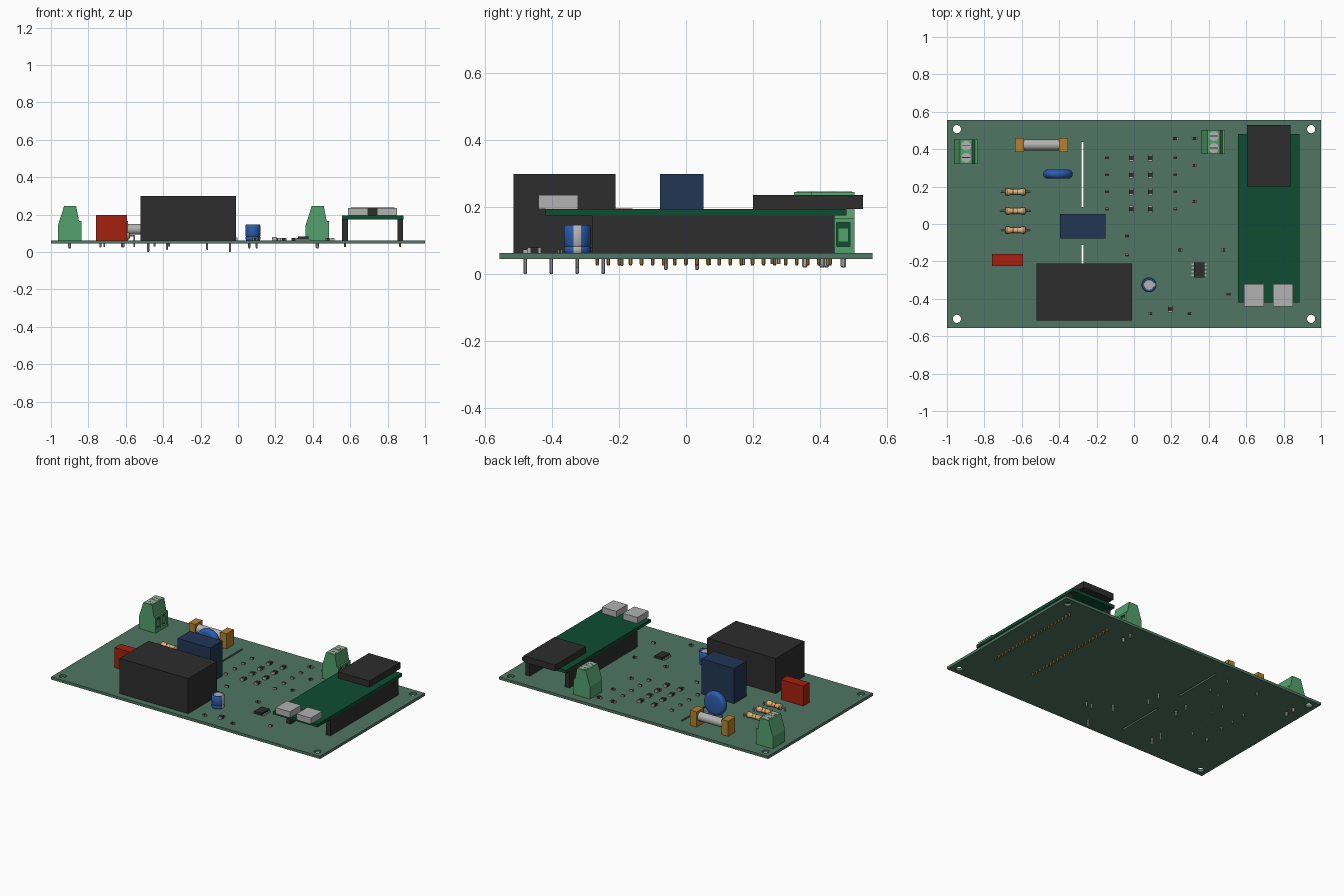
import bpy, bmesh, math
from mathutils import Vector, Matrix

cube = bpy.data.objects.get("Cube")
if cube:
    bpy.data.objects.remove(cube, do_unlink=True)

# Palette: one material per colour, given as sRGB bytes
PALETTE = {
    "board green": (80, 118, 100), "module green": (14, 76, 52),
    "terminal green": (84, 160, 108), "black plastic": (45, 45, 45),
    "navy": (34, 54, 84), "blue": (42, 92, 170), "red": (165, 33, 16),
    "light metal": (178, 178, 178), "brass": (178, 130, 48), "tan": (220, 180, 125),
}
BOARD, MODULE, TERMINAL, BLACK, NAVY, BLUE, RED, METAL, BRASS, TAN = range(len(PALETTE))
materials = []
for label, rgb in PALETTE.items():
    color = [((c / 255 + 0.055) / 1.055) ** 2.4 for c in rgb] + [1]
    m = bpy.data.materials.new(label)
    m.use_nodes = True
    m.diffuse_color = color
    m.node_tree.nodes["Principled BSDF"].inputs["Base Color"].default_value = color
    materials.append(m)

TOP, BOTTOM = 0.063, 0.045  # faces of the main board


def finish(name, bm, smooth=False):
    bmesh.ops.recalc_face_normals(bm, faces=bm.faces)
    mesh = bpy.data.meshes.new(name)
    bm.to_mesh(mesh)
    bm.free()
    for m in materials:
        mesh.materials.append(m)
    ob = bpy.data.objects.new(name, mesh)
    bpy.context.collection.objects.link(ob)
    if smooth:
        bpy.ops.object.select_all(action='DESELECT')
        ob.select_set(True)
        bpy.context.view_layer.objects.active = ob
        bpy.ops.object.shade_smooth_by_angle(angle=math.radians(40))
    return ob


def box(bm, xs, ys, zs, mat):
    lo, hi = Vector((xs[0], ys[0], zs[0])), Vector((xs[1], ys[1], zs[1]))
    mtx = Matrix.Translation((lo + hi) / 2) @ Matrix.Diagonal((*(hi - lo), 1))
    for v in bmesh.ops.create_cube(bm, size=1, matrix=mtx)["verts"]:
        for f in v.link_faces:
            f.material_index = mat


def block(bm, x, y, w, d, z0, z1, mat):
    box(bm, (x - w / 2, x + w / 2), (y - d / 2, y + d / 2), (z0, z1), mat)


def lathe(bm, profile, centre, axis, mat, n=24):
    """Revolve (radius, distance) points about an axis and cap the ends."""
    turn = Vector((0, 0, 1)).rotation_difference(Vector(axis)).to_matrix()
    rings = []
    for r, h in profile:
        angles = [math.tau * (i + 0.5) / n for i in range(n)]
        rings.append([bm.verts.new(Vector(centre) + turn @ Vector(
            (r * math.cos(a), r * math.sin(a), h))) for a in angles])
    faces = [bm.faces.new(rings[0][::-1]), bm.faces.new(rings[-1])]
    for a, b in zip(rings, rings[1:]):
        faces += [bm.faces.new((a[i], a[(i + 1) % n], b[(i + 1) % n], b[i])) for i in range(n)]
    for f in faces:
        f.material_index = mat
    return faces


def pin(bm, x, y, z, mat=METAL, r=0.006):
    lathe(bm, [(r * 0.6, z), (r, z + 0.005), (r, TOP + 0.002)], (x, y, 0), (0, 0, 1), mat, 8)


def single_box(name, xs, ys, zs, mat):
    bm = bmesh.new()
    box(bm, xs, ys, zs, mat)
    return finish(name, bm)


# Main board: outline curve with round holes and isolation slots
curve = bpy.data.curves.new("outline", 'CURVE')
curve.dimensions, curve.fill_mode, curve.extrude = '2D', 'BOTH', (TOP - BOTTOM) / 2


def outline(points):
    s = curve.splines.new('POLY')
    s.points.add(len(points) - 1)
    for p, (x, y) in zip(s.points, points):
        p.co = (x, y, 0, 1)
    s.use_cyclic_u = True


def rectangle(x0, x1, y0, y1):
    outline([(x0, y0), (x1, y0), (x1, y1), (x0, y1)])


rectangle(-1, 1, -0.557, 0.557)
for sx in (-1, 1):
    for sy in (-1, 1):
        ring = [math.tau * i / 24 for i in range(24)]
        outline([(0.947 * sx + 0.022 * math.cos(a), 0.507 * sy + 0.022 * math.sin(a)) for a in ring])
for y0, y1 in ((0.092, 0.438), (-0.44, -0.112)):
    rectangle(-0.281, -0.269, y0, y1)
helper = bpy.data.objects.new("outline", curve)
bpy.context.collection.objects.link(helper)
bpy.context.view_layer.update()
flat = bpy.data.meshes.new_from_object(helper.evaluated_get(bpy.context.evaluated_depsgraph_get()))
bpy.data.objects.remove(helper, do_unlink=True)
bm = bmesh.new()
bm.from_mesh(flat)
bmesh.ops.remove_doubles(bm, verts=bm.verts, dist=1e-5)
for f in bm.faces:
    f.material_index = BOARD
    f.smooth = False
finish("main_board", bm).location.z = (TOP + BOTTOM) / 2

# Large block components
single_box("power_supply", (-0.52, -0.01), (-0.515, -0.21), (TOP, 0.30), BLACK)
single_box("relay", (-0.395, -0.152), (-0.077, 0.053), (TOP, 0.30), NAVY)
single_box("film_capacitor", (-0.76, -0.594), (-0.225, -0.16), (TOP, 0.197), RED)

# Plug-in controller with headers and connectors
single_box("controller_board", (0.556, 0.885), (-0.42, 0.48), (0.175, 0.195), MODULE)
for side, x in (("left", 0.867), ("right", 0.572)):
    bm = bmesh.new()
    block(bm, x, 0.082, 0.031, 0.724, TOP, 0.175, BLACK)
    for i in range(22):
        pin(bm, x, -0.265 + i * 0.0331, 0.026, BRASS)
    finish(side + "_header", bm)
    ux = 0.797 if side == "left" else 0.641
    single_box(side + "_usb_port", (ux - 0.053, ux + 0.053), (-0.44, -0.322), (0.195, 0.236), METAL)
single_box("controller_socket", (0.604, 0.838), (0.2, 0.528), (0.195, 0.237), BLACK)

# Screw terminals: sloped body, framed wire openings, slotted screws
for side, cx, cy in (("right", -0.9, 0.387), ("left", 0.424, 0.438)):
    bm = bmesh.new()
    profile = [(-0.062, TOP), (-0.062, 0.145), (-0.03, 0.245), (0.035, 0.245), (0.05, 0.165), (0.05, TOP)]
    face = bm.faces.new([bm.verts.new((cx + x, cy - 0.065, z)) for x, z in profile])
    swept = bmesh.ops.extrude_face_region(bm, geom=[face])["geom"]
    bmesh.ops.translate(bm, vec=(0, 0.13, 0), verts=[v for v in swept if isinstance(v, bmesh.types.BMVert)])
    for f in bm.faces:
        f.material_index = TERMINAL
    lip = (cx + 0.05, cx + 0.062)
    for z in ((TOP, 0.083), (0.155, 0.167)):
        box(bm, lip, (cy - 0.065, cy + 0.065), z, TERMINAL)
    for y, w in ((-0.058, 0.014), (0, 0.024), (0.058, 0.014)):
        box(bm, lip, (cy + y - w / 2, cy + y + w / 2), (0.083, 0.155), TERMINAL)
    for s in (-1, 1):
        y = cy + s * 0.032
        box(bm, (cx + 0.05, cx + 0.052), (y - 0.02, y + 0.02), (0.083, 0.155), MODULE)
        box(bm, (cx + 0.052, cx + 0.056), (y - 0.014, y + 0.014), (0.097, 0.137), TERMINAL)
        lathe(bm, [(0.026, 0.24), (0.026, 0.2465)], (cx + 0.003, y, 0), (0, 0, 1), METAL)
        block(bm, cx + 0.003, y, 0.044, 0.004, 0.246, 0.247, BLACK)
        pin(bm, cx, y, 0.02, METAL, 0.009)
    finish(side + "_screw_terminal", bm)

# Fuse between two brass clips
bm = bmesh.new()
lathe(bm, [(0.029, -0.12), (0.029, 0.12)], (-0.495, 0.423, 0.122), (1, 0, 0), METAL)
for x in (-0.612, -0.378):
    block(bm, x, 0.423, 0.048, 0.075, TOP, 0.165, BRASS)
    pin(bm, x, 0.423, 0.025)
finish("fuse", bm, True)

# Disc varistor with a rounded rim
bm = bmesh.new()
rim = [(0.056 + 0.024 * math.cos(t), 0.024 * math.sin(t))
       for t in (math.pi * (i / 8 - 0.5) for i in range(9))]
lathe(bm, rim, (-0.407, 0.267, 0.152), (0, 1, 0), BLUE, 32)
for s in (-1, 1):
    lathe(bm, [(0.005, 0.03), (0.005, 0.11)], (-0.407 + s * 0.04, 0.267 + s * 0.01, 0), (0, 0, 1), METAL, 8)
finish("varistor", bm, True)

# Axial resistors: bulged body, coloured bands, bent leads
for i, y in enumerate((0.172, 0.07, -0.033)):
    bm = bmesh.new()
    half = [(0.01, 0.056), (0.019, 0.051), (0.019, 0.034), (0.0155, 0.028)]
    lathe(bm, [(r, -h) for r, h in half] + half[::-1], (-0.634, y, 0.086), (1, 0, 0), TAN, 16)
    for h, mat in ((-0.043, BRASS), (-0.012, RED), (0.012, BRASS), (0.043, BRASS)):
        r = 0.0196 if abs(h) > 0.03 else 0.0161
        lathe(bm, [(r, h - 0.003), (r, h + 0.003)], (-0.634, y, 0.086), (1, 0, 0), mat, 16)
    lathe(bm, [(0.0045, -0.082), (0.0045, 0.082)], (-0.634, y, 0.086), (1, 0, 0), METAL, 8)
    for s in (-1, 1):
        lathe(bm, [(0.0045, 0.028), (0.0045, 0.09)], (-0.634 + s * 0.08, y, 0), (0, 0, 1), METAL, 8)
    finish(f"resistor_{i + 1}", bm, True)

# Electrolytic capacitor: crimped can, metal top and polarity stripe
bm = bmesh.new()
can = [(0.037, TOP), (0.04, 0.068), (0.04, 0.078), (0.037, 0.083), (0.04, 0.088),
       (0.04, 0.142), (0.036, 0.147), (0.028, 0.147), (0.027, 0.145)]
faces = lathe(bm, can, (0.08, -0.325, 0), (0, 0, 1), BLUE, 32)
bm.normal_update()
for f in faces:
    out = f.calc_center_median() - Vector((0.08, -0.325, 0))
    inner = out.z > 0.144 and out.xy.length < 0.03
    if inner or (out.x > 0.03 and abs(out.y) < 0.014):
        f.material_index = METAL
for s in (-1, 1):
    pin(bm, 0.08 + s * 0.02, -0.325, 0.02)
finish("electrolytic_capacitor", bm, True)


# Surface-mount chips: dark body with metal ends along x or y
def chip(bm, x, y, length, width, along_x=True, height=0.012):
    end = length * 0.4
    for shift, size, mat, h in ((0, length * 0.6, BLACK, height),
                                (-end, length * 0.2, METAL, height - 0.001),
                                (end, length * 0.2, METAL, height - 0.001)):
        if along_x:
            block(bm, x + shift, y, size, width, TOP, TOP + h, mat)
        else:
            block(bm, x, y + shift, width, size, TOP, TOP + h, mat)


bm = bmesh.new()
for y in (0.355, 0.264, 0.173, 0.08):
    for x in (-0.144, 0.22):
        chip(bm, x, y, 0.014, 0.02, False)
    for x in (-0.014, 0.088):
        chip(bm, x, y, 0.04, 0.024, False, 0.016)
for x in (0.22, 0.324):
    chip(bm, x, 0.457, 0.036, 0.018)
for x, y in ((0.322, 0.313), (0.322, 0.12), (0.246, -0.139), (0.48, -0.139), (0.09, -0.48), (0.297, -0.48)):
    chip(bm, x, y, 0.024, 0.014)
for x, y in ((-0.037, -0.064), (-0.037, -0.166), (0.505, -0.376)):
    chip(bm, x, y, 0.014, 0.022, False)
chip(bm, 0.193, -0.453, 0.04, 0.024, False, 0.018)
finish("surface_mount_parts", bm)

# Eight-leg control chip
bm = bmesh.new()
block(bm, 0.348, -0.245, 0.056, 0.08, TOP + 0.003, 0.082, BLACK)
for i in range(4):
    block(bm, 0.348, -0.275 + i * 0.02, 0.08, 0.008, TOP, TOP + 0.008, METAL)
finish("control_chip", bm)

# Component legs under the board
bm = bmesh.new()
for x, y in ((-0.48, -0.402), (-0.48, -0.325), (-0.043, -0.48), (-0.043, -0.247)):
    pin(bm, x, y, 0.0)
for x in (-0.38, -0.165):
    for y in (-0.06, 0.033):
        pin(bm, x, y, 0.012)
for x in (-0.735, -0.62):
    pin(bm, x, -0.192, 0.025)
finish("component_legs", bm)
